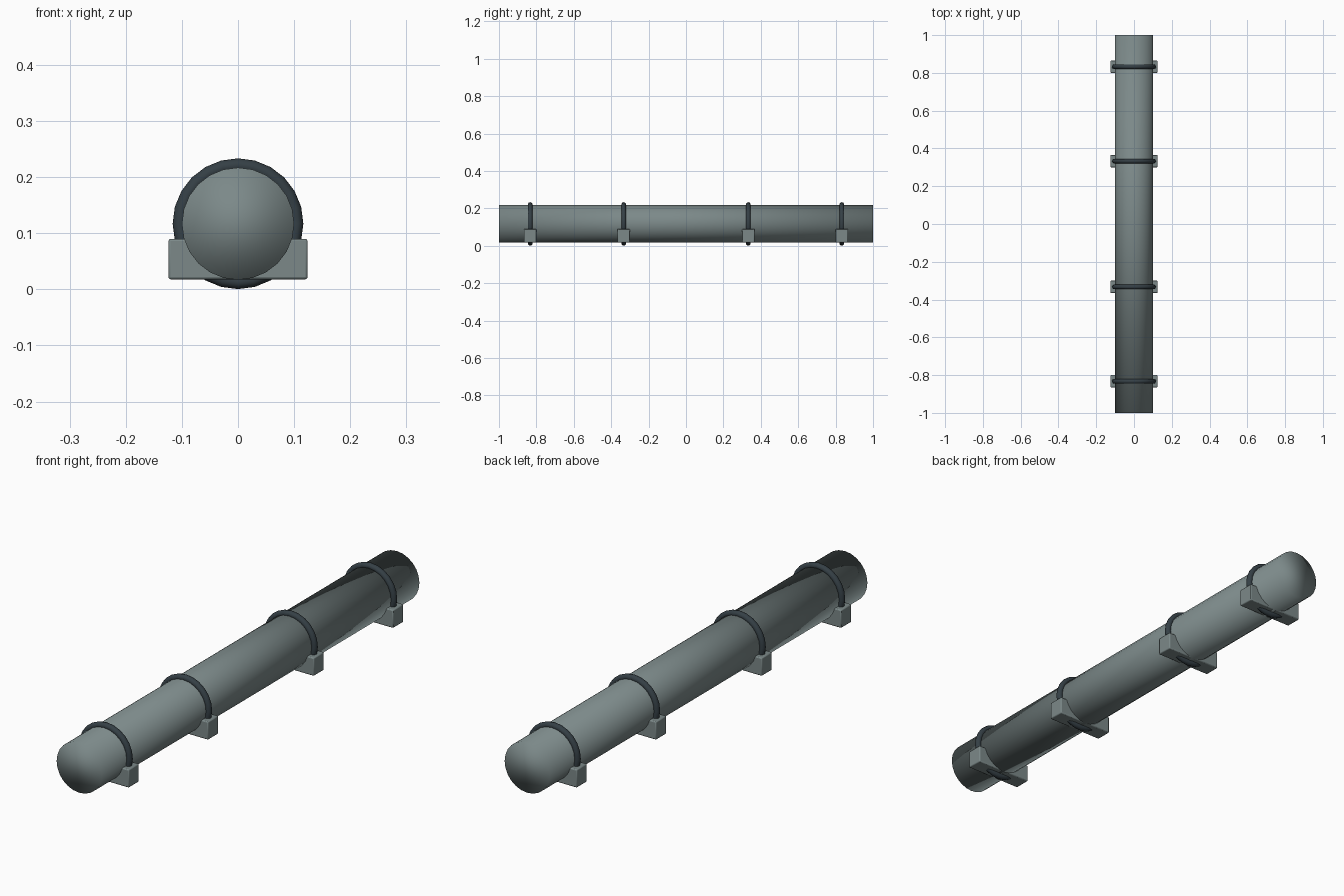
import bpy
import math

cube = bpy.data.objects.get("Cube")
if cube:
    bpy.data.objects.remove(cube, do_unlink=True)


def make_material(name, rgb):
    mat = bpy.data.materials.new(name)
    mat.use_nodes = True
    color = (*rgb, 1)
    mat.diffuse_color = color
    mat.node_tree.nodes["Principled BSDF"].inputs["Base Color"].default_value = color
    return mat


def finish(name, mat):
    obj = bpy.context.object
    obj.name = name
    obj.data.materials.append(mat)
    return obj


grey = make_material("pipe_grey", (0.2, 0.25, 0.25))
dark = make_material("dark_steel", (0.035, 0.05, 0.06))

AXIS_Z = 0.117
ALONG_Y = (math.pi / 2, 0, 0)

# Long pipe, smooth all over so that the flat ends shade softly
bpy.ops.mesh.primitive_cylinder_add(vertices=24, radius=0.1, depth=2,
                                    location=(0, 0, AXIS_Z), rotation=ALONG_Y)
finish("pipe", grey)
bpy.ops.object.shade_smooth()

# Four supports, each a saddle block and a clamp ring
for i, y in enumerate((-0.833, -0.333, 0.333, 0.833), 1):
    bpy.ops.mesh.primitive_cube_add(size=1, location=(0, y, 0.054))
    block = finish(f"saddle_block_{i}", grey)
    block.scale = (0.248, 0.066, 0.072)
    bpy.ops.object.transform_apply(location=False, rotation=False, scale=True)
    bevel = block.modifiers.new("soft_edges", "BEVEL")
    bevel.width = 0.004
    bevel.segments = 2
    bpy.ops.object.shade_smooth_by_angle()

    bpy.ops.mesh.primitive_torus_add(major_radius=0.104, minor_radius=0.0125,
                                     major_segments=24, minor_segments=10,
                                     location=(0, y, AXIS_Z), rotation=ALONG_Y)
    finish(f"clamp_ring_{i}", dark)
    bpy.ops.object.shade_smooth()
